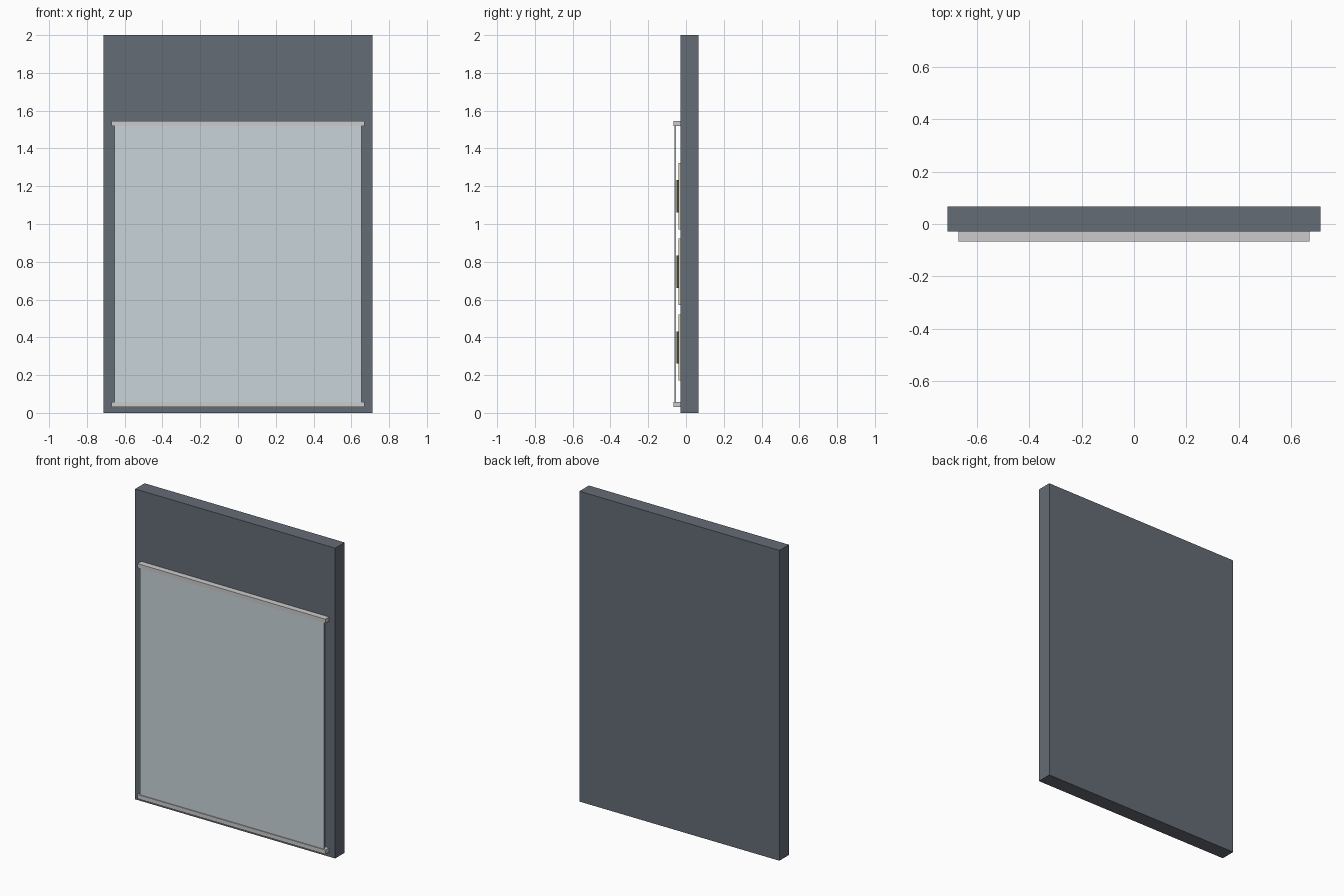
import bpy

if "Cube" in bpy.data.objects:
    bpy.data.objects.remove(bpy.data.objects["Cube"])


def material(name, color):
    m = bpy.data.materials.new(name)
    m.diffuse_color = color
    m.use_nodes = True
    m.node_tree.nodes["Principled BSDF"].inputs["Base Color"].default_value = m.diffuse_color
    return m


def box(name, x, y, z, mat=None):
    """Box spanning the (min, max) ranges x, y and z."""
    spans = (x, y, z)
    bpy.ops.mesh.primitive_cube_add(size=1, location=[(a + b) / 2 for a, b in spans])
    ob = bpy.context.object
    ob.name = name
    ob.scale = [b - a for a, b in spans]
    bpy.ops.object.transform_apply(location=False, rotation=False, scale=True)
    if mat:
        ob.data.materials.append(mat)
    return ob


slate = material("slate", (0.13, 0.15, 0.18, 1))
glass = material("glass", (0.58, 0.66, 0.70, 1))
metal = material("metal", (0.55, 0.55, 0.55, 1))
card = material("card", (0.75, 0.70, 0.48, 1))
dark = material("dark", (0.06, 0.06, 0.04, 1))

# Backing slab
box("backing_slab", (-0.713, 0.713), (-0.029, 0.067), (0, 2), slate)

# Glass cover held between two rails
box("glass_cover", (-0.655, 0.655), (-0.061, -0.052), (0.04, 1.535), glass)
for name, z in (("bottom_rail", 0.03), ("top_rail", 1.518)):
    box(name, (-0.67, 0.67), (-0.067, -0.029), (z, z + 0.027), metal)

# Rows of mounted cards with dark exhibits behind the glass
for row, z in enumerate((0.347, 0.747, 1.147)):
    for col, x in enumerate((-0.42, 0, 0.42)):
        tag = f"{row + 1}_{col + 1}"
        box("card_" + tag, (x - 0.175, x + 0.175), (-0.041, -0.029),
            (z - 0.175, z + 0.175), card)
        box("exhibit_" + tag, (x - 0.085, x + 0.085), (-0.05, -0.041),
            (z - 0.085, z + 0.085), dark)
